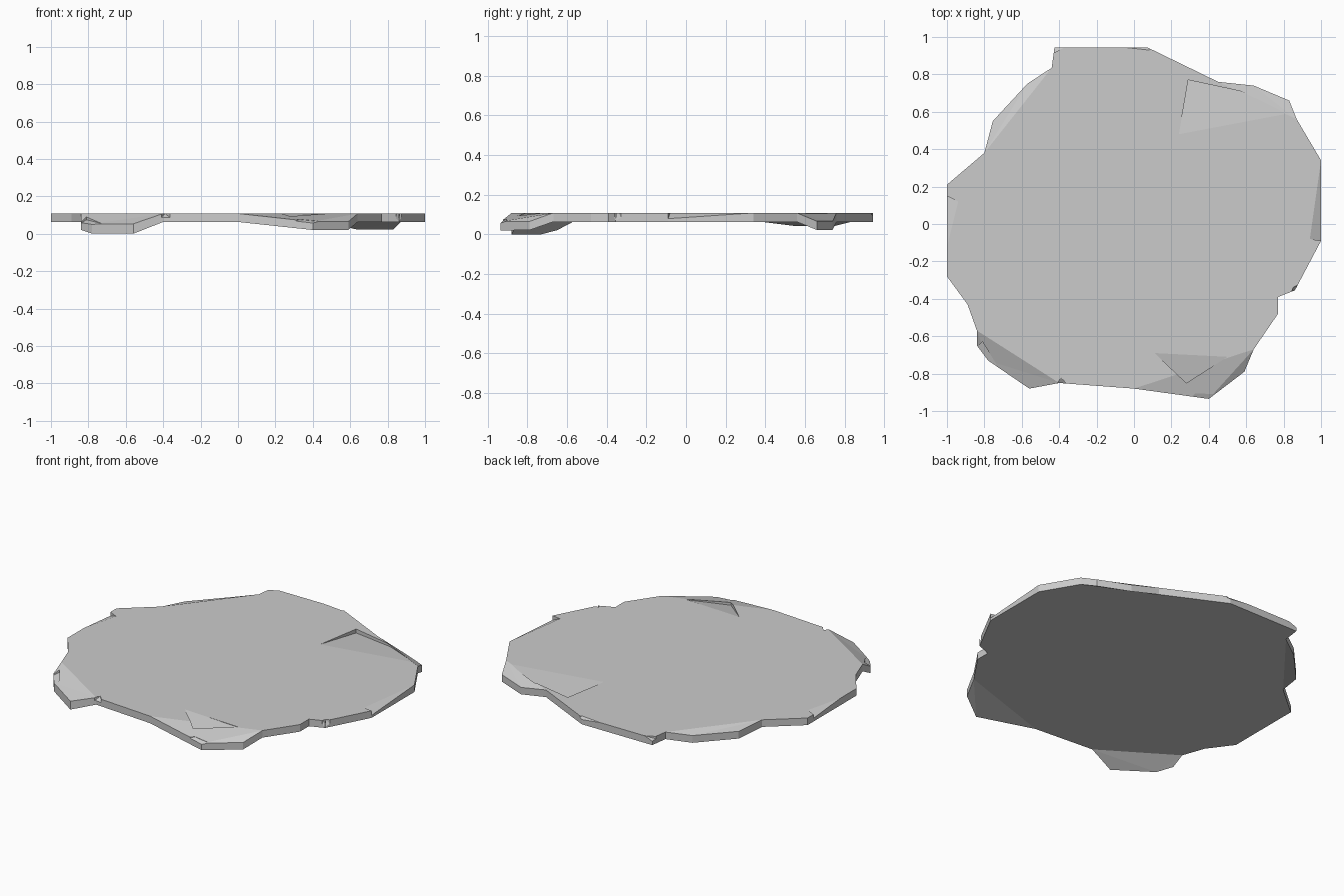
import bpy, bmesh

if "Cube" in bpy.data.objects:
    bpy.data.objects.remove(bpy.data.objects["Cube"])

TOP, BOT = 0.108, 0.063

# outline of the slab, clockwise; points with a third/fourth value droop to that top/bottom height
rim = [(-1, .21), (-.80, .38), (-.755, .55, .088, .042), (-.57, .75, .088, .042), (-.44, .835),
       (-.425, .945), (.07, .945), (.45, .76), (.64, .74, .066, .022), (.83, .66, .066, .022),
       (.87, .56), (1, .34), (1, -.09), (.86, -.355), (.77, -.39), (.77, -.48), (.64, -.67),
       (.59, -.79, .065, .021), (.40, -.935, .064, .02), (0, -.88), (-.40, -.85),
       (-.56, -.88, .053, 0), (-.78, -.73, .053, 0), (-.84, -.65, .065, .021),
       (-.84, -.57), (-.89, -.43), (-1, -.28)]


def make_object(name, bm):
    bmesh.ops.recalc_face_normals(bm, faces=bm.faces)
    mesh = bpy.data.meshes.new(name)
    bm.to_mesh(mesh)
    bm.free()
    ob = bpy.data.objects.new(name, mesh)
    bpy.context.collection.objects.link(ob)
    return ob


# stone slab: flat middle, bent-down flaps and a rim
bm = bmesh.new()
rings = [[bm.verts.new((p[0], p[1], p[k] if len(p) > 2 else flat)) for p in rim]
         for k, flat in ((2, TOP), (3, BOT))]
n = len(rim)
flat_ids = [i for i in range(n) if len(rim[i]) == 2]
caps = []
for ring in rings:
    caps.append(bm.faces.new([ring[i] for i in flat_ids]))
    for a, b in zip(flat_ids, flat_ids[1:]):
        if b - a > 1:
            caps.append(bm.faces.new(ring[a:b + 1]))
for i in range(n):
    j = (i + 1) % n
    bm.faces.new((rings[0][i], rings[0][j], rings[1][j], rings[1][i]))
bmesh.ops.recalc_face_normals(bm, faces=bm.faces)
bmesh.ops.triangulate(bm, faces=bm.faces[:])
slab = make_object("stone_slab", bm)

# sloping chips and cracks: each is the floor of a wedge cut out of the top
chips = [
    [(.24, .48, .108), (.82, .59, .108), (.57, .71, .094), (.29, .77, .083)],
    [(.11, -.69, .108), (.28, -.85, .076), (.50, -.71, .106)],
    [(1, .34, .108), (.94, -.08, .108), (1.06, -.10, .05)],
    [(-1, -.12, .108), (-.94, .12, .108), (-1.06, .18, .06)],
    [(-.42, -.87, .075), (-.39, -.82, .108), (-.35, -.87, .075)],
    [(.30, -.93, .065), (.33, -.905, .075), (.43, -.91, .066), (.42, -.96, .045)],
    [(.84, -.375, .07), (.85, -.34, .108), (.89, -.32, .07)],
    [(-.06, .945, .108), (.08, .93, .108), (.12, .97, .06)],
    [(-.44, .91, .09), (-.37, .945, .108), (-.46, .97, .07)],
    [(-.81, -.63, .075), (-.71, -.79, .05), (-.88, -.70, .03)],
]
for c in chips:
    bm = bmesh.new()
    low = [bm.verts.new(p) for p in c]
    high = [bm.verts.new((p[0], p[1], .3)) for p in c]
    bm.faces.new(low)
    bm.faces.new(high)
    for i in range(len(c)):
        j = i - 1
        bm.faces.new((low[i], low[j], high[j], high[i]))
    cutter = make_object("chip_cutter", bm)
    cutter.hide_render = True
    mod = slab.modifiers.new("chip", 'BOOLEAN')
    mod.operation, mod.object, mod.solver = 'DIFFERENCE', cutter, 'EXACT'
    bpy.context.view_layer.objects.active = slab
    bpy.ops.object.modifier_apply(modifier=mod.name)
    bpy.data.objects.remove(cutter)
